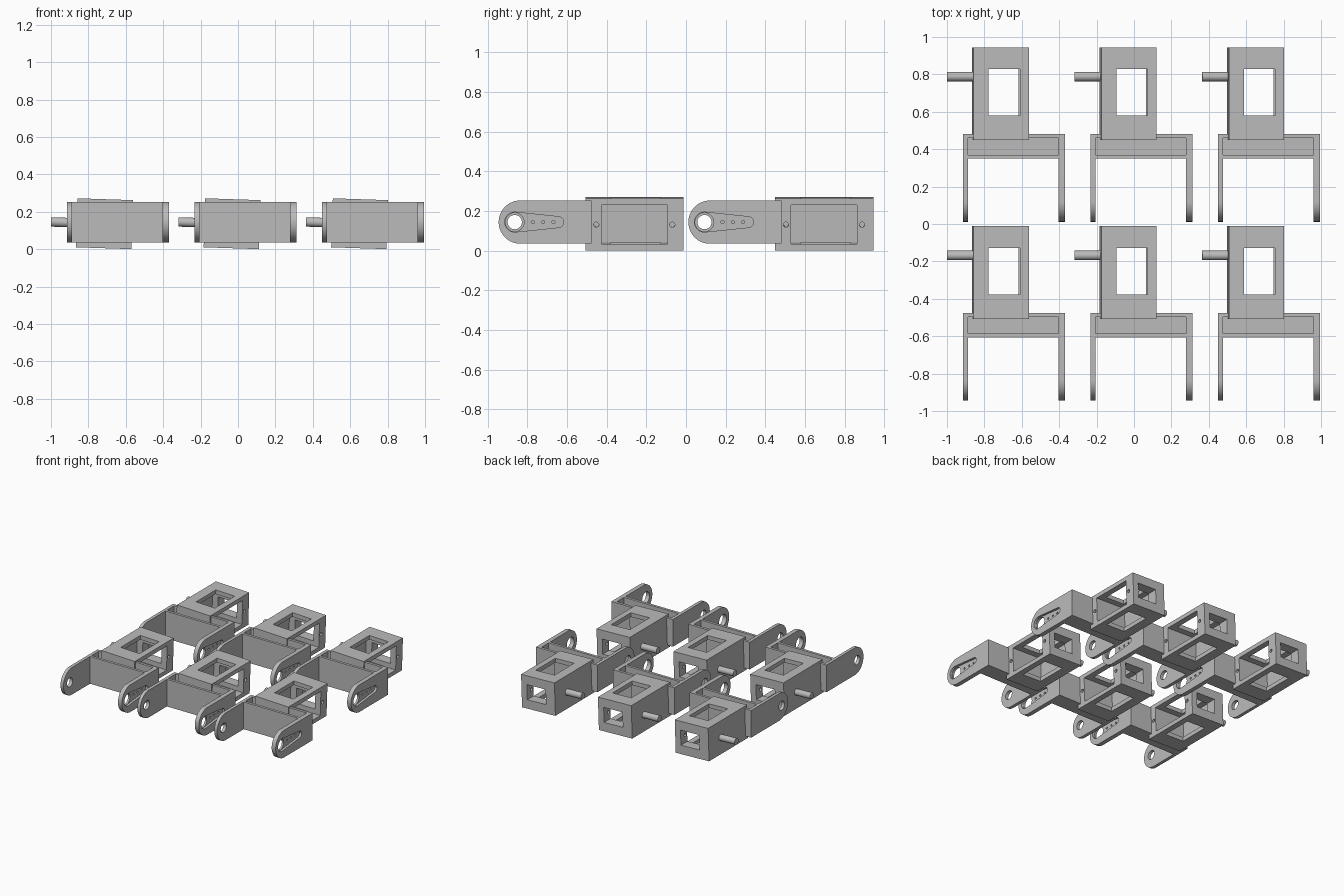
import bpy, bmesh
from math import sin, cos, pi, acos
from mathutils import Matrix, Vector

if "Cube" in bpy.data.objects:
    bpy.data.objects.remove(bpy.data.objects["Cube"])

grey = bpy.data.materials.new("plain grey plastic")
grey.use_nodes = True
grey.diffuse_color = (0.5, 0.5, 0.5, 1)
grey.node_tree.nodes["Principled BSDF"].inputs["Base Color"].default_value = (0.5, 0.5, 0.5, 1)


def prism(name, profile, x0, x1):
    """Extrude a (y, z) outline along x."""
    bm = bmesh.new()
    face = bm.faces.new([bm.verts.new((x0, y, z)) for y, z in profile])
    grown = bmesh.ops.extrude_face_region(bm, geom=[face])["geom"]
    moved = [v for v in grown if isinstance(v, bmesh.types.BMVert)]
    bmesh.ops.translate(bm, verts=moved, vec=(x1 - x0, 0, 0))
    bmesh.ops.recalc_face_normals(bm, faces=bm.faces)
    mesh = bpy.data.meshes.new(name)
    bm.to_mesh(mesh)
    bm.free()
    mesh.materials.append(grey)
    obj = bpy.data.objects.new(name, mesh)
    bpy.context.collection.objects.link(obj)
    return obj


def box(name, xs, ys, zs):
    (y0, y1), (z0, z1) = ys, zs
    return prism(name, [(y0, z0), (y1, z0), (y1, z1), (y0, z1)], *xs)


def arc(y, z, r, a0, a1, n):
    steps = [a0 + (a1 - a0) * i / n for i in range(n + 1)]
    return [(y + r * cos(a), z + r * sin(a)) for a in steps]


def rod(name, y, z, r, x0, x1, n=32):
    return prism(name, arc(y, z, r, 0, 2 * pi, n)[:-1], x0, x1)


def cut(obj, cutters):
    """Subtract every cutter, bake the result and drop the cutters."""
    for c in cutters:
        c.hide_render = True
        mod = obj.modifiers.new("cut", "BOOLEAN")
        mod.operation, mod.solver, mod.object = "DIFFERENCE", "EXACT", c
    graph = bpy.context.evaluated_depsgraph_get()
    baked = bpy.data.meshes.new_from_object(obj.evaluated_get(graph))
    obj.modifiers.clear()
    obj.data = baked
    for c in cutters:
        bpy.data.objects.remove(c)
    return obj


# Open-sided motor holder with windows and screw holes
MID_X, MID_Z = -0.7135, 0.136
LEFT, RIGHT = MID_X - 0.148, MID_X + 0.148
holder = box("motor_holder", (LEFT, RIGHT), (-0.507, -0.012), (MID_Z - 0.131, MID_Z + 0.131))
window = (-0.781, -0.614)
cut(holder, [
    box("cavity", (LEFT + 0.03, 0), (-0.427, -0.094), (MID_Z - 0.098, MID_Z + 0.098)),
    box("vertical_window", window, (-0.377, -0.128), (-1, 1)),
    box("back_window", window, (-0.2, 0.1), (MID_Z - 0.06, MID_Z + 0.06)),
    rod("front_screw_hole", -0.452, MID_Z, 0.013, RIGHT - 0.12, 0, 16),
    rod("back_screw_hole", -0.069, MID_Z, 0.013, RIGHT - 0.12, 0, 16),
])

# Pivot pin on the closed side
pin = rod("pivot_pin", -0.168, MID_Z, 0.025, -1, LEFT + 0.01)

# The holder and pin lean slightly
pivot = Vector((MID_X, 0, MID_Z))
lean = Matrix.Translation(pivot) @ Matrix.Rotation(0.033, 4, "Y") @ Matrix.Translation(-pivot)
for obj in (holder, pin):
    obj.data.transform(lean)

# Round-ended bracket arms
LOW, HIGH = 0.035, 0.253
AXIS_Y, AXIS_Z = -0.863, 0.144
BACK = -0.476
radius = (HIGH - LOW) / 2
arm = [(BACK, LOW), (BACK, HIGH)] + arc(HIGH - radius - 0.979, AXIS_Z, radius, pi / 2, 3 * pi / 2, 32)
idler_arm = prism("idler_arm", arm, -0.914, -0.888)
cut(idler_arm, [rod("pin_hole", AXIS_Y, AXIS_Z, 0.036, -2, 0)])

horn_arm = prism("horn_arm", arm, -0.404, -0.369)
tip_y, hub_r, tip_r = -0.643, 0.05, 0.027
lead = acos((hub_r - tip_r) / (tip_y - AXIS_Y))
horn = arc(AXIS_Y, AXIS_Z, hub_r, lead, 2 * pi - lead, 32) + arc(tip_y, AXIS_Z, tip_r, -lead, lead, 16)
cut(horn_arm, [prism("horn_pocket", horn, -0.388, 0),
               rod("hub_hole", AXIS_Y, AXIS_Z, 0.047, -0.6, 0)]
    + [rod("horn_screw_hole", y, AXIS_Z, 0.008, -0.6, 0, 12) for y in (-0.772, -0.72, -0.668)])

# Hollow cross bar between the arms
span = (-0.888, -0.404)
bar = [box("bar_front_panel", span, (-0.607, -0.586), (LOW, HIGH)),
       box("bar_back_panel", span, (-0.497, BACK), (LOW, HIGH)),
       box("bar_floor", span, (-0.586, -0.497), (LOW, LOW + 0.022))]

# Smooth the round walls, keep the edges sharp
parts = [holder, pin, idler_arm, horn_arm] + bar
bpy.ops.object.select_all(action="DESELECT")
for obj in parts:
    obj.select_set(True)
bpy.context.view_layer.objects.active = holder
bpy.ops.object.shade_smooth_by_angle(angle=0.5)

# Repeat the joint in three columns and two rows
for col in range(3):
    for row in range(2):
        if col or row:
            for obj in parts:
                twin = obj.copy()
                twin.location = (0.682 * col, 0.956 * row, 0)
                bpy.context.collection.objects.link(twin)
